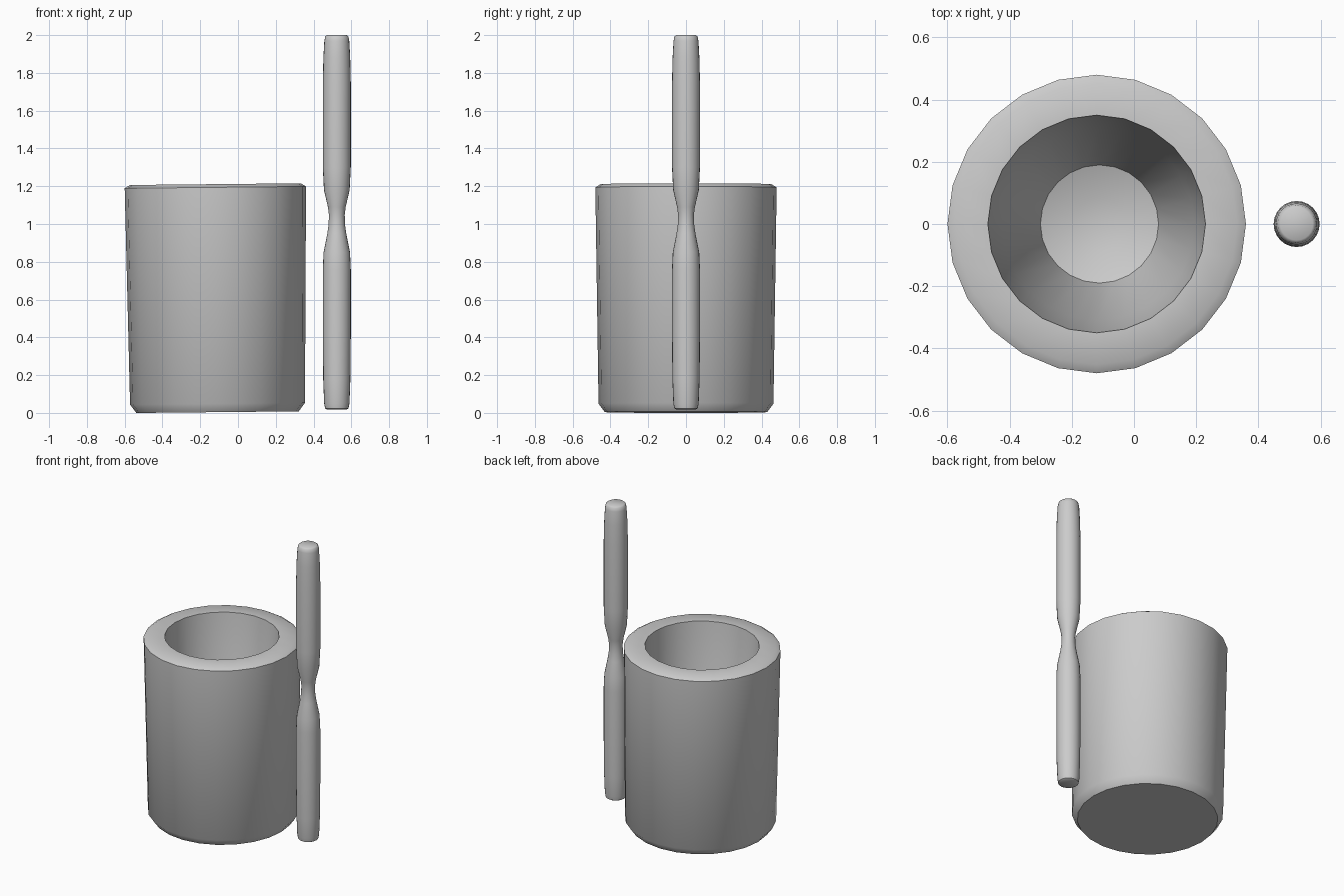
import bpy
import bmesh
from math import radians, tau
from mathutils import Vector

cube = bpy.data.objects.get("Cube")
if cube:
    bpy.data.objects.remove(cube, do_unlink=True)

# One plain stone colour
STONE = (0.6, 0.6, 0.6, 1.0)
stone = bpy.data.materials.new("grey_stone")
stone.diffuse_color = STONE
stone.use_nodes = True
stone.node_tree.nodes["Principled BSDF"].inputs["Base Color"].default_value = STONE


def turned_part(name, profile, sides, location, tilt=0.0):
    """Spin a (radius, height) profile around z and cap both ends."""
    bm = bmesh.new()
    points = [bm.verts.new((r, 0, z)) for r, z in profile]
    edges = [bm.edges.new(pair) for pair in zip(points, points[1:])]
    bmesh.ops.spin(bm, geom=points + edges, cent=Vector(), axis=(0, 0, 1),
                   angle=tau, steps=sides, use_duplicate=False)
    bmesh.ops.remove_doubles(bm, verts=bm.verts, dist=0.0005)
    bmesh.ops.holes_fill(bm, edges=[e for e in bm.edges if e.is_boundary], sides=0)
    bmesh.ops.recalc_face_normals(bm, faces=bm.faces)
    mesh = bpy.data.meshes.new(name)
    bm.to_mesh(mesh)
    bm.free()
    mesh.materials.append(stone)
    part = bpy.data.objects.new(name, mesh)
    bpy.context.collection.objects.link(part)
    part.location = location
    part.rotation_euler.y = tilt
    bpy.ops.object.select_all(action='DESELECT')
    part.select_set(True)
    bpy.context.view_layer.objects.active = part
    bpy.ops.object.shade_smooth_by_angle(angle=radians(40))
    return part


# Mortar: chamfered foot, slightly flared wall, thick rim, deep bowl
turned_part("mortar", [
    (0.43, 0.0), (0.463, 0.045), (0.48, 1.19), (0.452, 1.207),
    (0.35, 1.207), (0.31, 0.75), (0.19, 0.3), (0.085, 0.26),
], 24, (-0.108, 0, 0.004), tilt=-0.01)

# Pestle: two rounded rods joined by a narrow waist
turned_part("pestle", [
    (0.052, 0.018), (0.062, 0.024), (0.067, 0.05), (0.072, 0.18),
    (0.074, 0.4), (0.074, 0.76), (0.07, 0.85), (0.05, 0.95),
    (0.043, 1.0), (0.042, 1.05), (0.047, 1.09), (0.068, 1.18),
    (0.074, 1.3), (0.074, 1.75), (0.071, 1.88), (0.066, 1.97),
    (0.061, 1.993), (0.052, 2.0),
], 24, (0.523, 0, 0))
